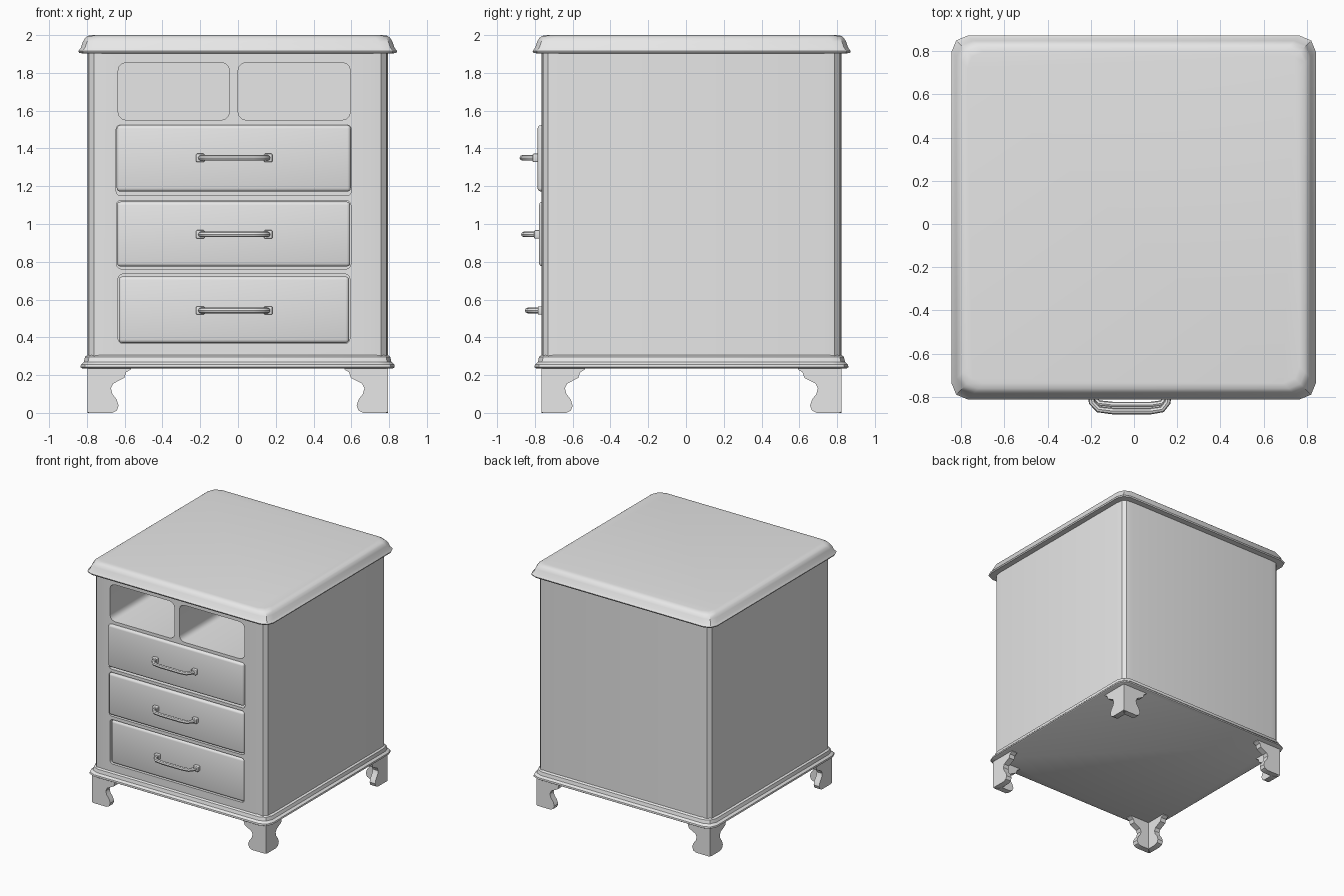
import bpy, bmesh, math
from mathutils import Vector

if "Cube" in bpy.data.objects:
    bpy.data.objects.remove(bpy.data.objects["Cube"])

grey = bpy.data.materials.new("grey paint")
grey.diffuse_color = (0.8, 0.8, 0.8, 1)
grey.use_nodes = True
grey.node_tree.nodes["Principled BSDF"].inputs["Base Color"].default_value = grey.diffuse_color


def make(name, bm, smooth=True):
    bmesh.ops.recalc_face_normals(bm, faces=bm.faces[:])
    me = bpy.data.meshes.new(name)
    bm.to_mesh(me)
    bm.free()
    me.materials.append(grey)
    ob = bpy.data.objects.new(name, me)
    bpy.context.collection.objects.link(ob)
    select(ob)
    if smooth:
        bpy.ops.object.shade_smooth_by_angle(angle=math.radians(32))
    return ob


def select(ob):
    bpy.ops.object.select_all(action='DESELECT')
    ob.select_set(True)
    bpy.context.view_layer.objects.active = ob


def outline(x0, x1, y0, y1, corner):
    """Rectangle whose corners follow a short list of (along, across) offsets."""
    c, r = corner, [(b, a) for a, b in corner]
    pts = [(x0 + a, y0 + b) for a, b in reversed(c)]
    pts += [(x1 - a, y0 + b) for a, b in c]
    pts += [(x1 - a, y1 - b) for a, b in reversed(c)]
    pts += [(x0 + a, y1 - b) for a, b in c]
    return pts


def loft(name, rings):
    bm = bmesh.new()
    loops = [[bm.verts.new((x, y, z)) for x, y in pts] for pts, z in rings]
    n = len(loops[0])
    for a, b in zip(loops, loops[1:]):
        for i in range(n):
            bm.faces.new((a[i], a[(i + 1) % n], b[(i + 1) % n], b[i]))
    bm.faces.new(loops[0])
    bm.faces.new(loops[-1])
    return make(name, bm)


def rounded_box(name, x0, x1, y0, y1, z0, z1, r, face_only=False):
    """Box with rounded corners seen from the front, or all edges rounded."""
    bm = bmesh.new()
    bmesh.ops.create_cube(bm, size=1)
    for v in bm.verts:
        v.co = Vector(((x0 + x1) / 2 + v.co.x * (x1 - x0),
                       (y0 + y1) / 2 + v.co.y * (y1 - y0),
                       (z0 + z1) / 2 + v.co.z * (z1 - z0)))
    edges = [e for e in bm.edges if not face_only
             or abs(e.verts[0].co.y - e.verts[1].co.y) > 1e-4]
    bmesh.ops.bevel(bm, geom=edges, offset=r, segments=3, profile=0.5, affect='EDGES')
    return make(name, bm)


# carcass with softly rounded corners; corner runs from front face to side face
X0, X1, Y0, Y1 = -0.797, 0.793, -0.765, 0.822
soft = [(0.09, 0), (0.035, 0.008), (0.008, 0.035), (0, 0.09)]
body = loft("cabinet_body", [(outline(X0, X1, Y0, Y1, soft), z) for z in (0.25, 1.93)])

# open shelves and drawer recesses
cuts = [(-0.635, -0.045, 0.5, 1.55, 1.855, 0.045), (0.0, 0.595, 0.5, 1.55, 1.855, 0.045),
        (-0.645, 0.6, -0.70, 1.15, 1.525, 0.025), (-0.643, 0.597, -0.70, 0.762, 1.125, 0.025),
        (-0.635, 0.592, -0.70, 0.368, 0.735, 0.025)]
for x0, x1, back, z0, z1, r in cuts:
    cutter = rounded_box("cutter", x0, x1, -1, back, z0, z1, r, True)
    cutter.hide_render = True
    mod = body.modifiers.new("cut", 'BOOLEAN')
    mod.operation, mod.solver, mod.object = 'DIFFERENCE', 'EXACT', cutter
    select(body)
    bpy.ops.object.modifier_apply(modifier=mod.name)
    bpy.data.objects.remove(cutter)
select(body)
bpy.ops.object.shade_smooth_by_angle(angle=math.radians(32))


# mouldings: (inset, height) profile around the plan
def moulding(name, x0, x1, y0, y1, profile):
    corner = [(0.075, 0), (0.022, 0.022), (0, 0.075)]
    loft(name, [(outline(x0 + d, x1 - d, y0 + d, y1 - d, corner), z) for d, z in profile])


moulding("top_board", -0.845, 0.842, -0.812, 0.872,
         [(0.03, 1.903), (0.004, 1.905), (0, 1.915), (0.014, 1.935), (0.024, 1.965),
          (0.036, 1.985), (0.05, 1.996), (0.075, 2.0)])
moulding("base_moulding", -0.834, 0.83, -0.802, 0.86,
         [(0.01, 0.235), (0, 0.242), (0.002, 0.255), (0.018, 0.27), (0.024, 0.297), (0.042, 0.31)])


# drawers and their handles
def handle(name, front, z):
    cu = bpy.data.curves.new(name, 'CURVE')
    cu.dimensions, cu.bevel_depth, cu.bevel_resolution, cu.use_fill_caps = '3D', 0.015, 2, True
    pts = [(-0.2, front + 0.02), (-0.195, front - 0.03), (-0.165, front - 0.062), (-0.1, front - 0.07),
           (0.08, front - 0.07), (0.13, front - 0.062), (0.155, front - 0.03), (0.16, front + 0.02)]
    sp = cu.splines.new('POLY')
    sp.points.add(len(pts) - 1)
    for p, (x, y) in zip(sp.points, pts):
        p.co = (x, y, z, 1)
    ob = bpy.data.objects.new(name, cu)
    bpy.context.collection.objects.link(ob)
    cu.materials.append(grey)
    select(ob)
    bpy.ops.object.convert(target='MESH')
    bpy.ops.object.shade_smooth_by_angle(angle=math.radians(40))
    for x in (-0.2, 0.16):
        rounded_box(name + "_mount", x - 0.022, x + 0.022, front - 0.016, front + 0.02,
                    z - 0.022, z + 0.022, 0.006)


drawers = [("upper", -0.642, 0.597, 1.172, 1.523, -0.786, 1.35),
           ("middle", -0.64, 0.594, 0.775, 1.118, -0.778, 0.945),
           ("lower", -0.631, 0.588, 0.37, 0.722, -0.758, 0.542)]
for n, x0, x1, z0, z1, front, hz in drawers:
    rounded_box(n + "_drawer", x0, x1, front, -0.68, z0, z1, 0.018)
    handle(n + "_handle", front - 0.01, hz)

# bracket feet: scrolled profile (distance from corner, height), two wings per corner
foot = [(0, 0.245), (0, 0.005), (0.01, 0), (0.13, 0), (0.155, 0.012), (0.165, 0.038),
        (0.155, 0.07), (0.132, 0.1), (0.124, 0.13), (0.136, 0.155), (0.165, 0.17),
        (0.195, 0.185), (0.205, 0.215), (0.23, 0.23), (0.23, 0.245)]
T = 0.05
for cx, sx in ((X0, 1), (X1, -1)):
    for cy, sy in ((Y0, 1), (Y1, -1)):
        bm = bmesh.new()
        for along_x in (True, False):
            sides = []
            for t in (0, T):
                ring = []
                for d, z in foot:
                    # mitre the wings at the outer corner
                    u, v = (max(d, t), t) if along_x else (t, max(d, t))
                    ring.append(bm.verts.new((cx + sx * u, cy + sy * v, z)))
                sides.append(ring)
            n = len(foot)
            bm.faces.new(sides[0])
            bm.faces.new(sides[1])
            for i in range(1, n):
                j = (i + 1) % n
                if j:
                    bm.faces.new((sides[0][i], sides[0][j], sides[1][j], sides[1][i]))
        bmesh.ops.remove_doubles(bm, verts=bm.verts[:], dist=1e-4)
        make("bracket_foot", bm)
